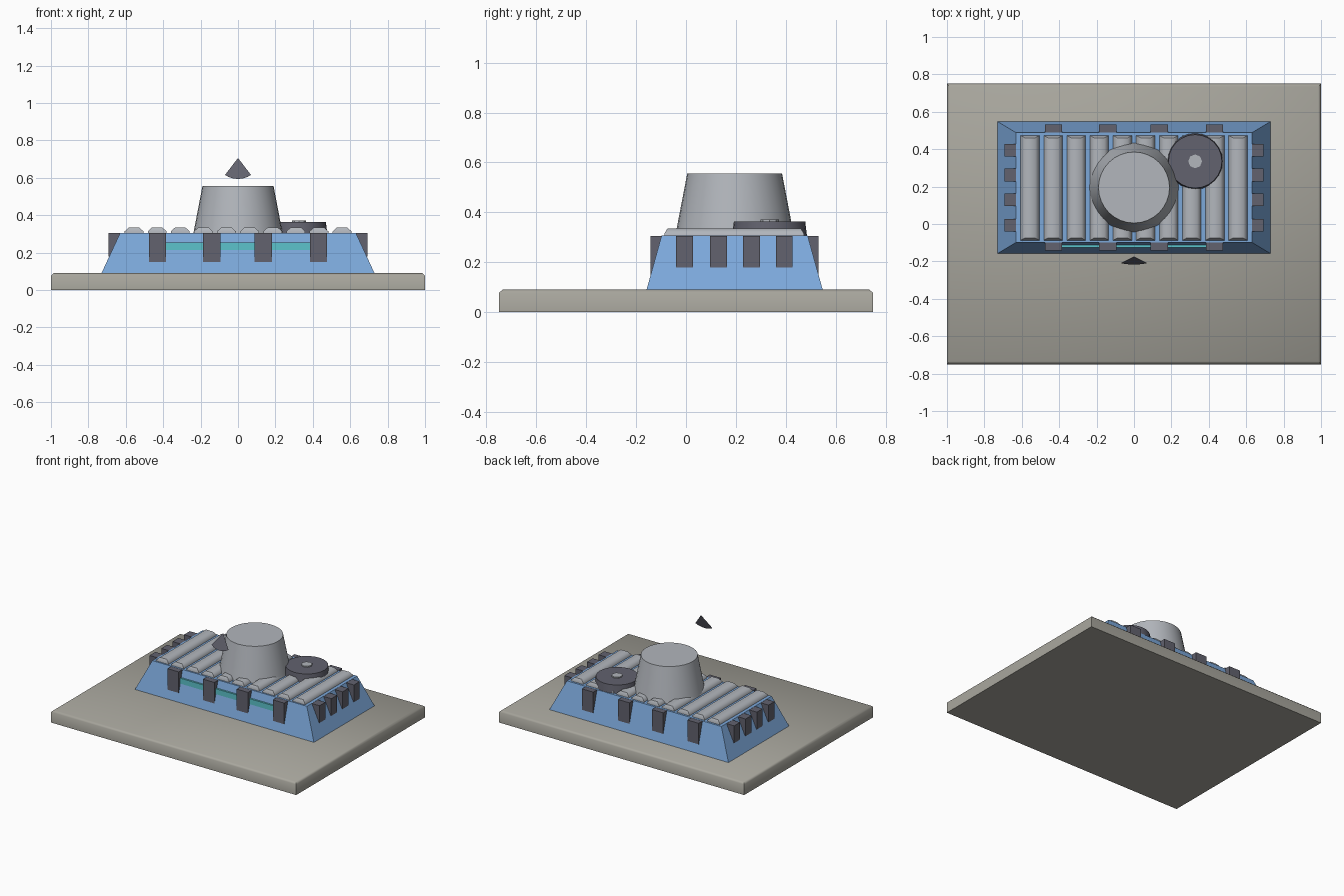
import bpy, bmesh, math

if "Cube" in bpy.data.objects:
    bpy.data.objects.remove(bpy.data.objects["Cube"])


def material(name, rgb):
    # sRGB 0-255 to linear
    lin = [((c / 255 + 0.055) / 1.055) ** 2.4 for c in rgb]
    m = bpy.data.materials.new(name)
    m.diffuse_color = (*lin, 1)
    m.use_nodes = True
    m.node_tree.nodes["Principled BSDF"].inputs["Base Color"].default_value = m.diffuse_color
    return m


STONE = material("warm stone grey", (168, 166, 157))
BLUE = material("wall blue", (124, 168, 218))
DARK = material("dark slate", (98, 98, 110))
LIGHT = material("light grey", (178, 182, 188))
TEAL = material("teal glow", (92, 196, 204))


def finish(name, bm, mat, smooth=None):
    bmesh.ops.recalc_face_normals(bm, faces=bm.faces)
    mesh = bpy.data.meshes.new(name)
    bm.to_mesh(mesh)
    bm.free()
    mesh.materials.append(mat)
    ob = bpy.data.objects.new(name, mesh)
    bpy.context.collection.objects.link(ob)
    if smooth:
        bpy.ops.object.select_all(action='DESELECT')
        ob.select_set(True)
        bpy.context.view_layer.objects.active = ob
        bpy.ops.object.shade_smooth_by_angle(angle=math.radians(smooth))
    return ob


def stack(name, mat, cx, cy, levels, smooth=None):
    """Rectangular solid through levels of (half x, half y, z)."""
    bm = bmesh.new()
    rings = [[bm.verts.new((cx + sx * hx, cy + sy * hy, z))
              for sx, sy in ((-1, -1), (1, -1), (1, 1), (-1, 1))]
             for hx, hy, z in levels]
    bm.faces.new(rings[0])
    bm.faces.new(rings[-1])
    for a, b in zip(rings, rings[1:]):
        for i in range(4):
            j = (i + 1) % 4
            bm.faces.new((a[i], a[j], b[j], b[i]))
    return finish(name, bm, mat, smooth)


def box(name, mat, x0, x1, y0, y1, z0, z1):
    hx, hy = (x1 - x0) / 2, (y1 - y0) / 2
    return stack(name, mat, (x0 + x1) / 2, (y0 + y1) / 2,
                 [(hx, hy, z0), (hx, hy, z1)])


def frustum(name, mat, x, y, z0, z1, r0, r1, sides):
    bm = bmesh.new()
    bmesh.ops.create_cone(bm, cap_ends=True, segments=sides,
                          radius1=r0, radius2=r1, depth=z1 - z0)
    bmesh.ops.translate(bm, verts=bm.verts, vec=(x, y, (z0 + z1) / 2))
    return finish(name, bm, mat, 35)


CY = 0.195          # building centre in y
ROOF = 0.306

# Ground slab with chamfered top edge
stack("base_slab", STONE, 0, 0,
      [(1, 0.75, 0), (1, 0.75, 0.077), (0.985, 0.735, 0.09)], 50)

# Sloped building body
stack("building_body", BLUE, 0, CY, [(0.73, 0.353, 0.09), (0.63, 0.293, ROOF)])

# Buttresses on front and back
for x in (-0.43, -0.14, 0.135, 0.43):
    box("front_buttress", DARK, x - 0.046, x + 0.046, -0.142, -0.095, 0.15, ROOF - 0.001)
    box("back_buttress", DARK, x - 0.046, x + 0.046, 0.485, 0.532, 0.15, ROOF - 0.001)

# Buttresses on both ends
for y in (-0.006, 0.13, 0.262, 0.394):
    for s in (-1, 1):
        a, b = sorted((s * 0.63, s * 0.693))
        box("end_buttress", DARK, a, b, y - 0.034, y + 0.034, 0.178, ROOF - 0.001)

# Glowing strip along the front wall
box("front_light_strip", TEAL, -0.4, 0.4, -0.126, -0.1, 0.213, 0.253)

# Chamfered roof slats
for i in range(10):
    stack("roof_slat", LIGHT, -0.556 + i * 0.1236, CY - 0.002,
          [(0.05, 0.28, ROOF - 0.01), (0.05, 0.28, 0.314), (0.028, 0.268, 0.334)], 50)

# Tapered tower
frustum("tower", LIGHT, 0, CY, ROOF - 0.01, 0.556, 0.24, 0.19, 32)

# Round vent with hub
frustum("vent_disc", DARK, 0.327, 0.335, ROOF, 0.364, 0.15, 0.143, 24)
frustum("vent_hub", LIGHT, 0.327, 0.335, 0.36, 0.372, 0.037, 0.037, 8)

# Floating fan-shaped sheet, leaning forward at its lower edge
bm = bmesh.new()
lean, radius = math.radians(21), 0.12
pts = [(0, -0.174, 0.706)]
for k in range(7):
    a = math.radians(-35.5 + 71 * k / 6)
    d = radius * math.cos(a)
    pts.append((radius * math.sin(a), -0.174 - d * math.sin(lean),
                0.706 - d * math.cos(lean)))
bm.faces.new([bm.verts.new(p) for p in pts])
finish("floating_fan", bm, DARK)
